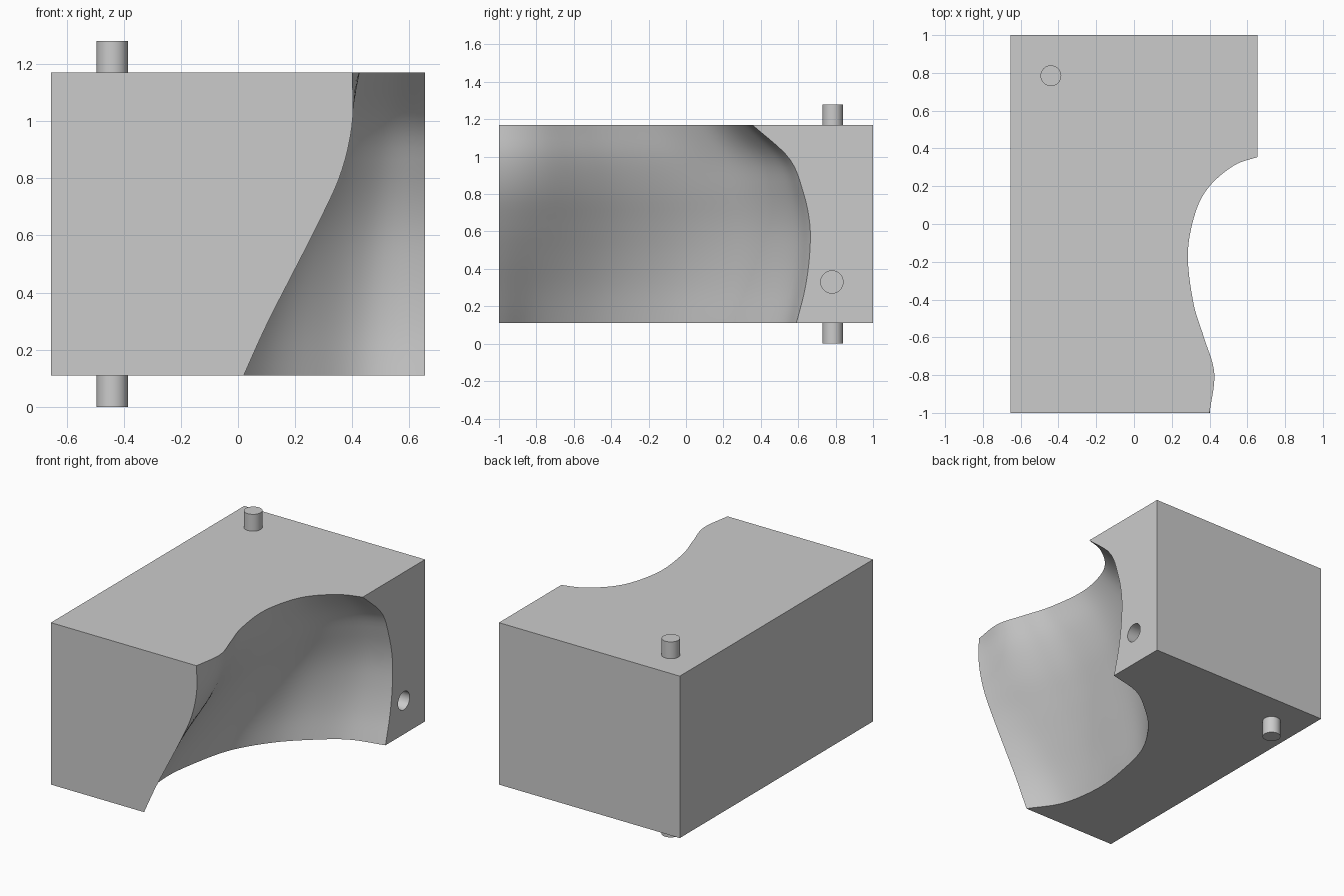
import bpy, bmesh, math
from mathutils import Vector

old = bpy.data.objects.get("Cube")
if old:
    bpy.data.objects.remove(old)

HALF_X, HALF_Y, LOW, HIGH, TOP = 0.655, 1.0, 0.11, 1.17, 1.28
LAYERS, STEPS = 28, 56

grey = bpy.data.materials.new("plain grey")
grey.use_nodes = True
grey.diffuse_color = (0.6, 0.6, 0.6, 1)
grey.node_tree.nodes["Principled BSDF"].inputs["Base Color"].default_value = (0.6, 0.6, 0.6, 1)


def spline(points, t):
    """Smooth curve through evenly spaced control points, t from 0 to 1."""
    p = [Vector(q) for q in points]
    p = [2 * p[0] - p[1]] + p + [2 * p[-1] - p[-2]]
    f = t * (len(p) - 3)
    i = min(int(f), len(p) - 4)
    f -= i
    a, b, c, d = p[i:i + 4]
    return 0.5 * (2 * b + (c - a) * f + (2 * a - 5 * b + 4 * c - d) * f * f
                  + (3 * b - a - 3 * c + d) * f ** 3)


# Hollow outlines in x, y, running from the side opening to the front face
top_edge = [(.655, .355), (.53, .31), (.40, .20), (.325, .06), (.285, -.16),
            (.315, -.42), (.37, -.6), (.425, -.79), (.40, -1)]
bottom_edge = [(.655, .59), (.43, .53), (.25, .40), (.08, .23), (-.06, 0),
               (-.13, -.28), (-.155, -.53), (-.11, -.80), (.02, -1)]
# Edges of the hollow on the side face and on the front face, bottom to top
side_edge = [(HALF_X, y) for y in (.59, .635, .66, .662, .625, .55, .355)]
front_edge = [(x, -1) for x in (.02, .10, .19, .28, .36, .40, .40)]


def hollow(t, s):
    """Patch spanning the four edges of the hollow, slightly bowl shaped."""
    edges = spline(bottom_edge, t).lerp(spline(top_edge, t), s)
    sides = spline(side_edge, s).lerp(spline(front_edge, s), t)
    low = Vector(bottom_edge[0]).lerp(Vector(bottom_edge[-1]), t)
    high = Vector(top_edge[0]).lerp(Vector(top_edge[-1]), t)
    p = edges + sides - low.lerp(high, s)
    p.x -= 0.05 * math.sin(math.pi * s) * math.sin(math.pi * t)
    return p


def finish(name, bm):
    bmesh.ops.recalc_face_normals(bm, faces=bm.faces)
    mesh = bpy.data.meshes.new(name)
    bm.to_mesh(mesh)
    bm.free()
    mesh.materials.append(grey)
    obj = bpy.data.objects.new(name, mesh)
    bpy.context.collection.objects.link(obj)
    return obj


def select(obj):
    bpy.ops.object.select_all(action='DESELECT')
    obj.select_set(True)
    bpy.context.view_layer.objects.active = obj


def cylinder(name, location, radius, depth, rotation=(0, 0, 0)):
    bpy.ops.mesh.primitive_cylinder_add(vertices=32, radius=radius, depth=depth,
                                        location=location, rotation=rotation)
    obj = bpy.context.object
    obj.name = name
    obj.data.materials.append(grey)
    bpy.ops.object.shade_smooth_by_angle(angle=math.radians(40))
    return obj


# Block: stacked outlines joined into one solid
bm = bmesh.new()
rings = []
for k in range(LAYERS + 1):
    s = k / LAYERS
    outline = [Vector((-HALF_X, -HALF_Y)), Vector((-HALF_X, HALF_Y)), Vector((HALF_X, HALF_Y))]
    outline += [hollow(i / STEPS, s) for i in range(STEPS + 1)]
    rings.append([bm.verts.new((p.x, p.y, LOW + (HIGH - LOW) * s)) for p in outline])
for a, b in zip(rings, rings[1:]):
    for i in range(len(a)):
        j = (i + 1) % len(a)
        bm.faces.new((a[i], a[j], b[j], b[i]))
bm.faces.new(rings[0])
bm.faces.new(rings[-1])
block = finish("block", bm)

# Round socket in the side face
cutter = cylinder("socket_cutter", (HALF_X, 0.78, 0.33), 0.06, 0.24, (0, math.pi / 2, 0))
cutter.hide_render = True
select(block)
cut = block.modifiers.new("socket", 'BOOLEAN')
cut.operation = 'DIFFERENCE'
cut.solver = 'EXACT'
cut.object = cutter
bpy.ops.object.modifier_apply(modifier=cut.name)
bpy.data.objects.remove(cutter)
select(block)
bpy.ops.object.shade_smooth_by_angle(angle=math.radians(30))

# Locating pegs above and below
for name, z0, z1 in (("bottom_peg", 0, LOW + 0.01), ("top_peg", HIGH - 0.01, TOP)):
    cylinder(name, (-0.44, 0.785, (z0 + z1) / 2), 0.055, z1 - z0)
